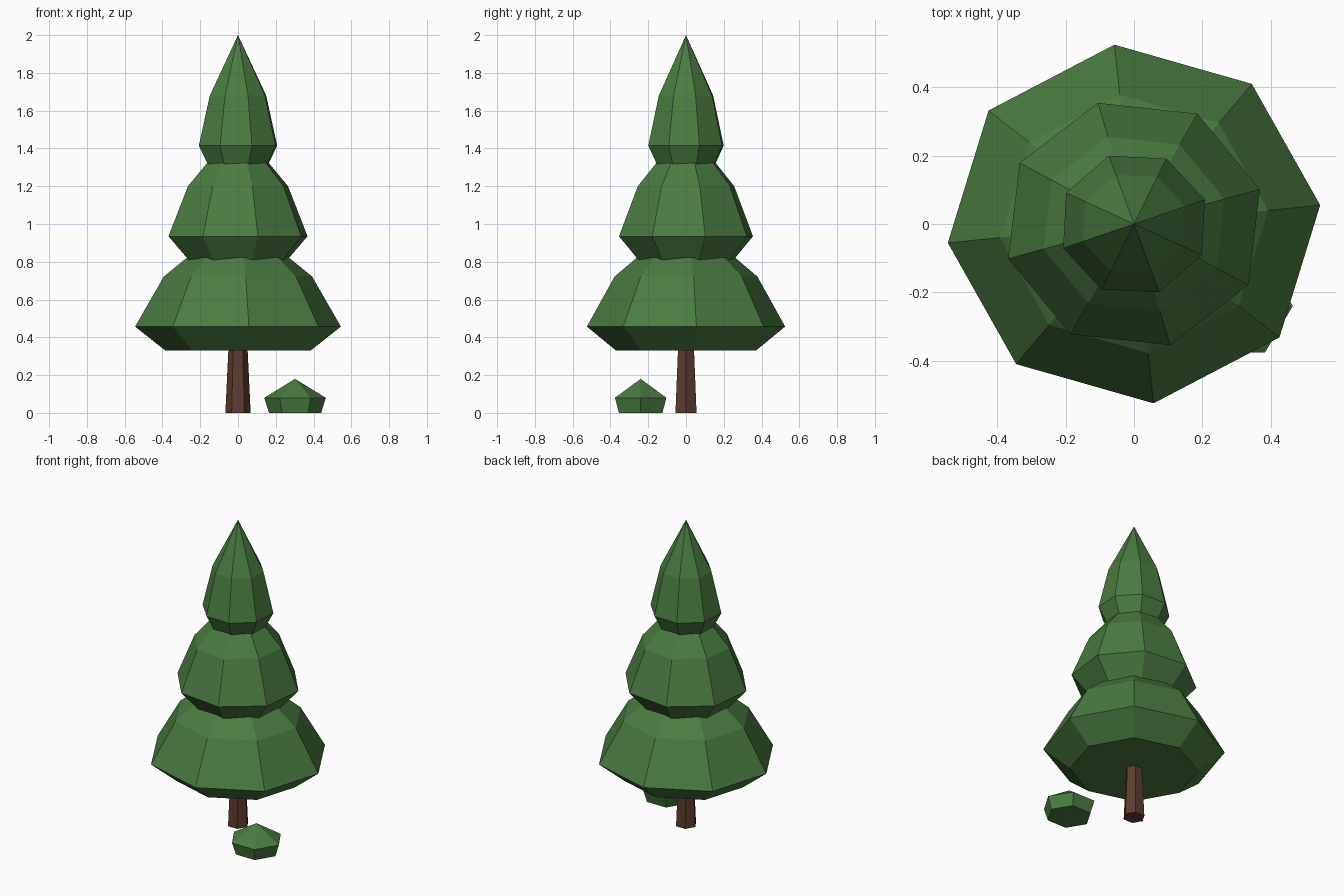
import bpy
import bmesh
from math import cos, sin, radians, tau

cube = bpy.data.objects.get("Cube")
if cube:
    bpy.data.objects.remove(cube, do_unlink=True)

DEPTH = 0.963  # the whole tree is slightly narrower front to back


def material(name, color):
    mat = bpy.data.materials.new(name)
    mat.use_nodes = True
    mat.diffuse_color = color
    mat.node_tree.nodes["Principled BSDF"].inputs["Base Color"].default_value = color
    return mat


def faceted(name, mat, sides, rings, turn=0, apex=None, centre=(0, 0)):
    """Flat-shaded stack of (radius, z) rings, closed below, ending in a point or a cap."""
    bm = bmesh.new()
    angles = [radians(turn) + tau * i / sides for i in range(sides)]
    loops = [[bm.verts.new((r * cos(a), r * sin(a) * DEPTH, z)) for a in angles]
             for r, z in rings]
    bm.faces.new(loops[0][::-1])
    for low, high in zip(loops, loops[1:]):
        for i in range(sides):
            j = (i + 1) % sides
            bm.faces.new((low[i], low[j], high[j], high[i]))
    top = loops[-1]
    if apex is None:
        bm.faces.new(top)
    else:
        tip = bm.verts.new((0, 0, apex))
        for i in range(sides):
            bm.faces.new((top[i], top[(i + 1) % sides], tip))
    bmesh.ops.recalc_face_normals(bm, faces=bm.faces)
    mesh = bpy.data.meshes.new(name)
    bm.to_mesh(mesh)
    bm.free()
    mesh.materials.append(mat)
    obj = bpy.data.objects.new(name, mesh)
    obj.location = (*centre, 0)
    bpy.context.collection.objects.link(obj)
    return obj


leaf_green = material("leaf green", (0.07, 0.2, 0.053, 1))
bark_brown = material("bark brown", (0.11, 0.045, 0.028, 1))

# Trunk
faceted("trunk", bark_brown, 6, [(0.067, 0), (0.043, 0.5)])

# Foliage tiers: underside, widest rim, shoulder, point
for name, radius, rim, turn in (("lower_foliage", 0.548, 0.457, 6),
                                ("middle_foliage", 0.383, 0.935, 16),
                                ("upper_foliage", 0.22, 1.415, 19.5)):
    rings = [(radius * 0.706, rim - 0.127), (radius, rim), (radius * 0.72, rim + 0.265)]
    faceted(name, leaf_green, 8, rings, turn, rim + 0.585)

# Small bush beside the trunk
faceted("bush", leaf_green, 6, [(0.138, 0), (0.163, 0.08)], 0, 0.18, (0.302, -0.24))
